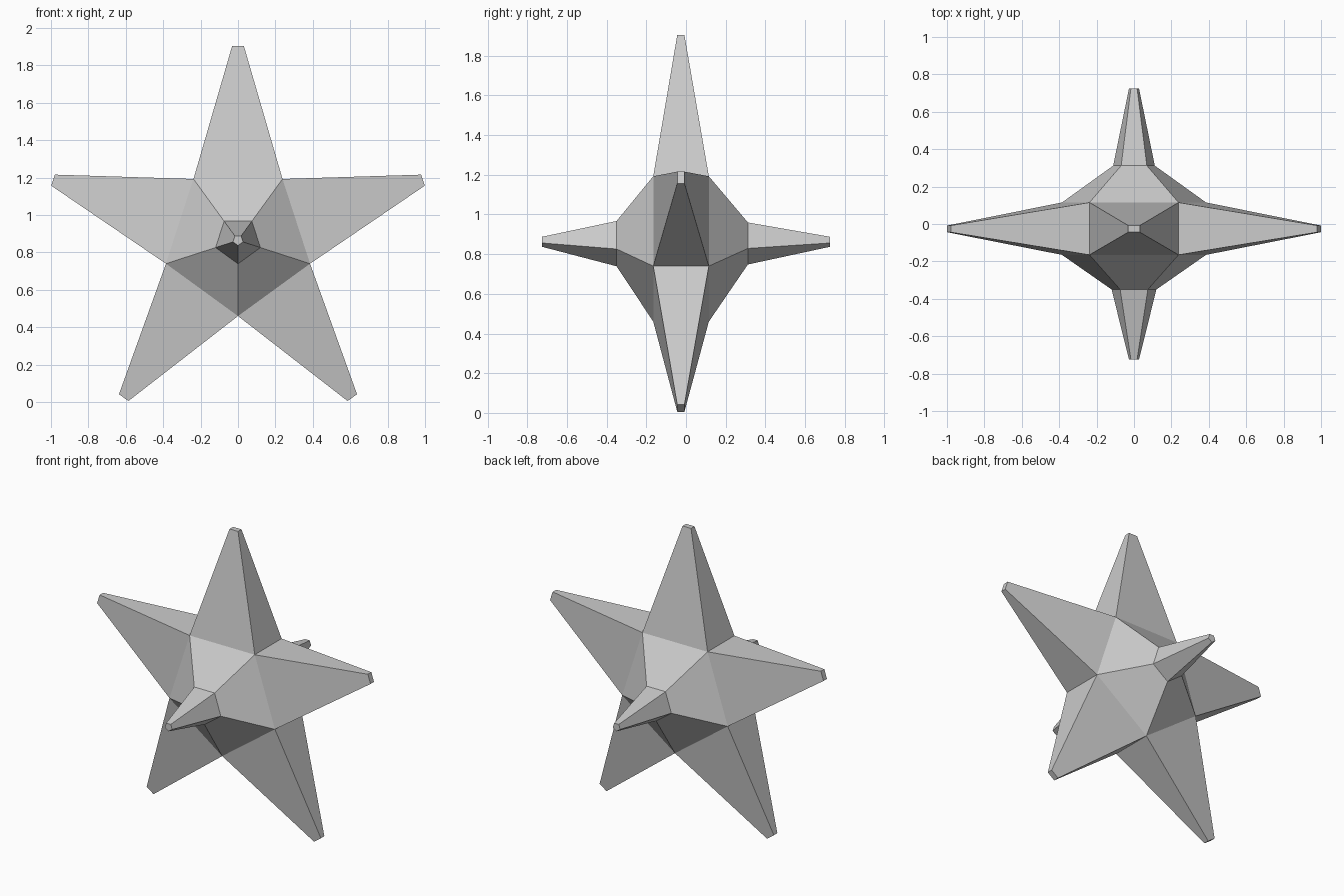
import bpy, bmesh
from math import sin, cos, pi
from mathutils import Vector

if "Cube" in bpy.data.objects:
    bpy.data.objects.remove(bpy.data.objects["Cube"])

CZ = 0.865        # height of the star's centre
MID = -0.026      # depth of the arm plane
ARM_R, TIP_W, TIP_D = 1.04, 0.031, 0.018

bm = bmesh.new()


def ring(y, r):
    # pentagon in the xz plane with one corner pointing down
    return [bm.verts.new((r * cos(-pi / 2 + i * 2 * pi / 5), y,
                          CZ + r * sin(-pi / 2 + i * 2 * pi / 5))) for i in range(5)]


def bridge(a, b):
    n = len(a)
    for i in range(n):
        j = (i + 1) % n
        bm.faces.new((a[i], a[j], b[j], b[i]))


# Pentagonal core, tapering into a front and a back spike
front = ring(-0.165, 0.405)
back = ring(0.115, 0.405)
for core, levels in ((front, ((-0.35, 0.126), (-0.725, 0.028))),
                     (back, ((0.312, 0.117), (0.725, 0.028)))):
    last = core
    for y, r in levels:
        nxt = ring(y, r)
        bridge(last, nxt)
        last = nxt
    bm.faces.new(last)

# Five arms grown from the sides of the core, each with a small blunt end
for i in range(5):
    j = (i + 1) % 5
    a = -pi / 2 + (i + 0.5) * 2 * pi / 5
    out = Vector((cos(a), 0, sin(a)))
    side = Vector((-sin(a), 0, cos(a)))
    centre = Vector((0, MID, CZ)) + out * ARM_R
    tip = [bm.verts.new(centre + side * TIP_W * s + Vector((0, TIP_D * d, 0)))
           for s, d in ((-1, -1), (1, -1), (1, 1), (-1, 1))]
    bridge([front[i], front[j], back[j], back[i]], tip)
    bm.faces.new(tip)

bmesh.ops.recalc_face_normals(bm, faces=bm.faces)
mesh = bpy.data.meshes.new("spiked_star")
bm.to_mesh(mesh)
bm.free()
star = bpy.data.objects.new("spiked_star", mesh)
bpy.context.collection.objects.link(star)
